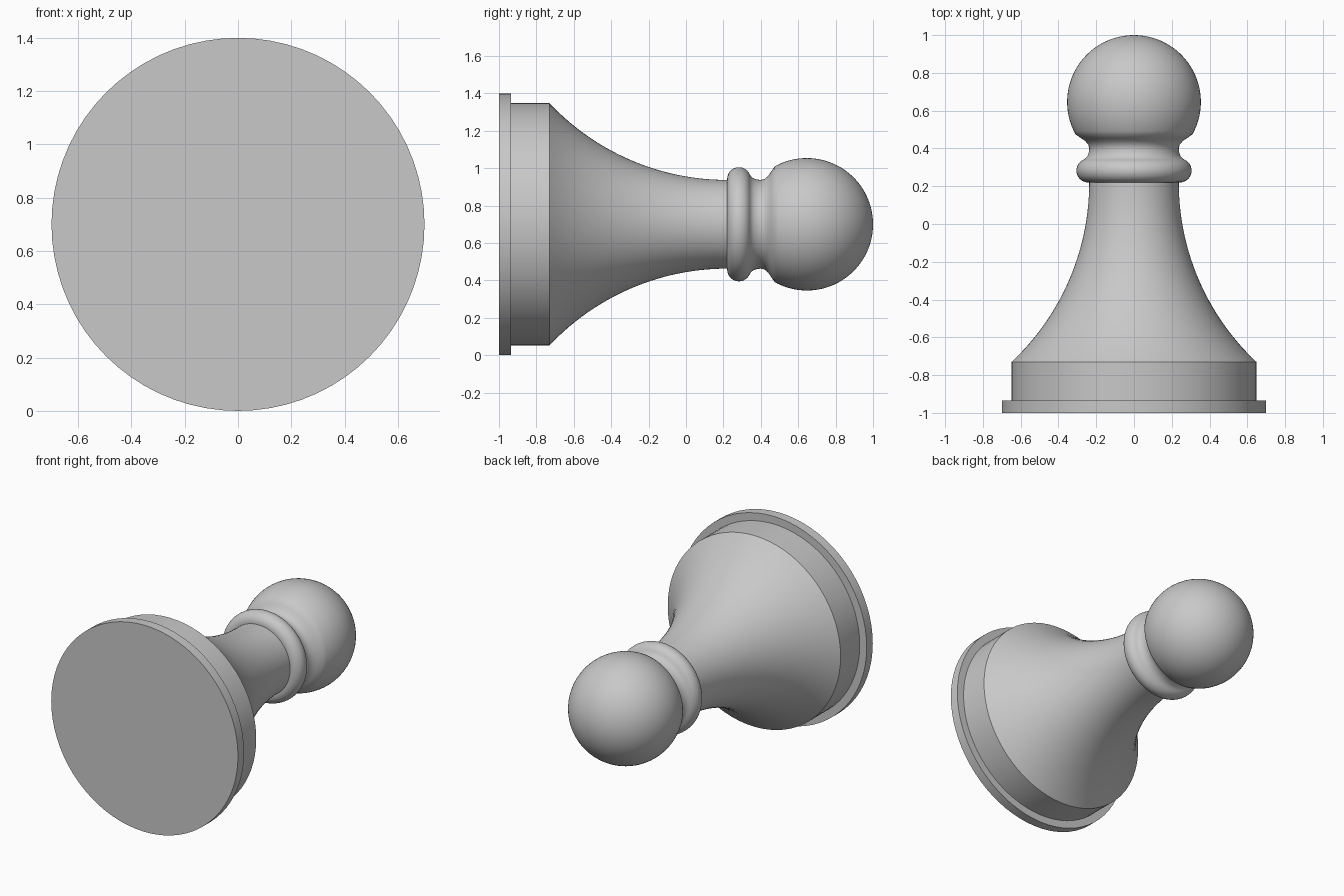
import bpy
import bmesh
from math import sin, cos, asin, pi, radians
from mathutils import Matrix, Vector

cube = bpy.data.objects.get("Cube")
if cube:
    bpy.data.objects.remove(cube, do_unlink=True)

AXIS_Z = 0.70      # height of the turning axis, which runs along y
SEGMENTS = 72

grey = bpy.data.materials.new("light grey")
grey.use_nodes = True
color = (0.58, 0.58, 0.58, 1)
grey.diffuse_color = color
grey.node_tree.nodes["Principled BSDF"].inputs["Base Color"].default_value = color


def arc(cy, cr, radius, start, end, steps):
    """Arc of (y, r) points; angle 0 points along +y, 90 points outward."""
    angles = [radians(start + (end - start) * i / steps) for i in range(steps + 1)]
    return [(cy + radius * cos(a), cr + radius * sin(a)) for a in angles]


def lathe(name, profile):
    """Turn an open (y, r) profile around the axis; both ends close on it."""
    bm = bmesh.new()
    verts = [bm.verts.new((max(r, 0), y, 0)) for y, r in profile]
    edges = [bm.edges.new(pair) for pair in zip(verts, verts[1:])]
    bmesh.ops.spin(bm, geom=verts + edges, cent=(0, 0, 0), axis=(0, 1, 0),
                   angle=2 * pi, steps=SEGMENTS, use_duplicate=False)
    bmesh.ops.remove_doubles(bm, verts=bm.verts, dist=0.0001)
    bmesh.ops.dissolve_degenerate(bm, edges=bm.edges, dist=0.0001)
    bmesh.ops.recalc_face_normals(bm, faces=bm.faces)
    bmesh.ops.transform(bm, matrix=Matrix.Translation(Vector((0, 0, AXIS_Z))), verts=bm.verts)
    mesh = bpy.data.meshes.new(name)
    bm.to_mesh(mesh)
    bm.free()
    mesh.materials.append(grey)
    obj = bpy.data.objects.new(name, mesh)
    bpy.context.collection.objects.link(obj)
    bpy.ops.object.select_all(action="DESELECT")
    obj.select_set(True)
    bpy.context.view_layer.objects.active = obj
    bpy.ops.object.shade_smooth_by_angle(angle=radians(30))


def disc(name, y0, y1, r):
    lathe(name, [(y0, 0), (y0, r), (y1, r), (y1, 0)])


# Foot: wide thin plate and the drum on it
disc("base_plate", -1.0, -0.935, 0.70)
disc("base_drum", -0.935, -0.73, 0.648)

# Flared stem: circular sweep that becomes parallel to the axis at the collar
top, waist, wide, length = 0.22, 0.237, 0.648, 0.95
flare = wide - waist
radius = (length ** 2 + flare ** 2) / (2 * flare)
sweep = math_angle = asin(length / radius) * 180 / pi
stem = arc(top, waist + radius, radius, 270 - sweep, 270, 28)
lathe("stem", [(stem[0][0], 0)] + stem + [(top, 0)])

# Collar, hollow neck and ball head in one turned piece
collar = arc(0.283, 0.242, 0.063, 180, 25, 16)
neck = [(0.347, 0.257), (0.36, 0.246), (0.38, 0.239), (0.40, 0.237),
        (0.42, 0.242), (0.44, 0.259), (0.455, 0.281)]
ball = arc(0.646, 0, 0.354, 119, 0, 36)
lathe("collar_and_head", [(0.22, 0)] + collar + neck + ball)
